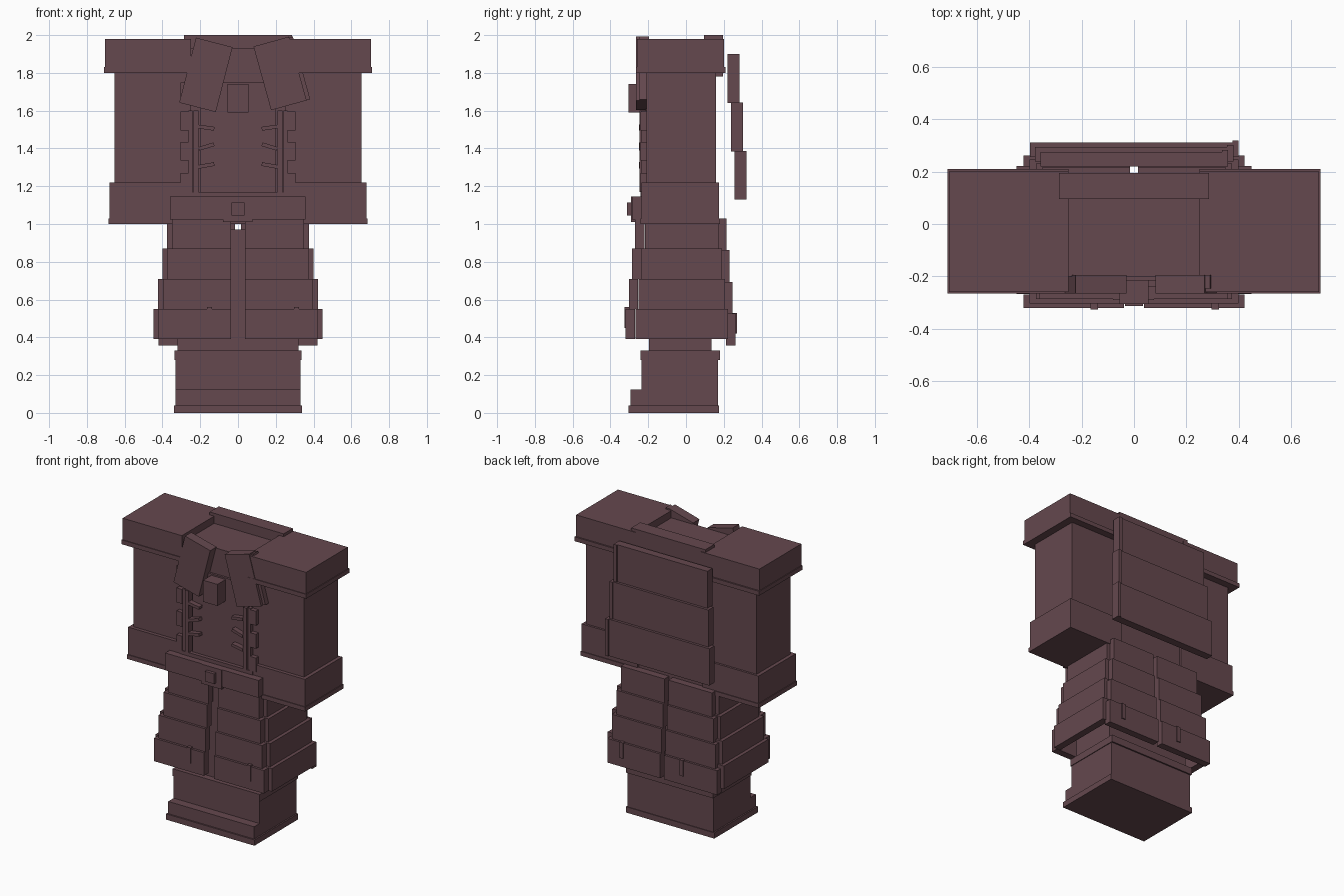
import bpy, math
from mathutils import Matrix

cube = bpy.data.objects.get("Cube")
if cube:
    bpy.data.objects.remove(cube, do_unlink=True)

cloth = bpy.data.materials.new("dark_plum")
cloth.use_nodes = True
COLOUR = (0.13, 0.065, 0.077, 1)
cloth.diffuse_color = COLOUR
cloth.node_tree.nodes["Principled BSDF"].inputs["Base Color"].default_value = COLOUR


def box(name, x, y, z, roll=0.0):
    """Box from (min, max) ranges, optionally rolled about its own y axis."""
    mid = [(a + b) / 2 for a, b in (x, y, z)]
    size = [b - a for a, b in (x, y, z)]
    bpy.ops.mesh.primitive_cube_add(size=1)
    ob = bpy.context.object
    ob.name = name
    ob.data.transform(Matrix.Diagonal((*size, 1)))
    ob.location = mid
    ob.rotation_euler.y = math.radians(roll)
    ob.data.materials.append(cloth)
    return ob


def pair(name, x, y, z, roll=0.0):
    """The same box on the left (+x) and the right (-x)."""
    box("left_" + name, x, y, z, roll)
    box("right_" + name, (-x[1], -x[0]), y, z, -roll)


# Boots and legs
box("sole", (-.34, .34), (-.305, .175), (0, .04))
box("shoe", (-.33, .33), (-.295, .17), (.04, .125))
box("boot", (-.33, .33), (-.235, .17), (.125, .28))
box("boot_rim", (-.335, .335), (-.24, .18), (.28, .33))
box("legs", (-.32, .32), (-.195, .135), (.33, .97))

# Torso and neck
box("torso", (-.26, .26), (-.2, .16), (1.0, 1.93))
box("back_collar", (-.285, .285), (.095, .195), (1.78, 2.0))

# Sleeves with cuffs and shoulder caps
pair("sleeve", (.25, .655), (-.21, .16), (1.22, 1.8))
pair("cuff", (.25, .68), (-.235, .175), (1.03, 1.22))
pair("cuff_rim", (.25, .685), (-.24, .18), (1.0, 1.03))
pair("shoulder_cap", (.25, .705), (-.26, .2), (1.83, 1.98))
pair("shoulder_rim", (.25, .71), (-.265, .21), (1.8, 1.83))

# Vest front with edging, loops and lacing
box("vest_panel", (-.2, .2), (-.215, -.19), (1.17, 1.75))
box("vest_hem", (-.28, .28), (-.24, -.19), (1.14, 1.17))
pair("vest_edge_inner", (.21, .235), (-.245, -.19), (1.17, 1.6))
pair("vest_edge_outer", (.24, .262), (-.235, -.19), (1.17, 1.6))
for i, z in enumerate((1.17, 1.335, 1.495, 1.65)):
    pair(f"vest_loop_{i}", (.262, .305), (-.24, -.19), (z, z + .1))
for i, z in enumerate((1.31, 1.41, 1.51)):
    pair(f"lace_{i}", (.125, .21), (-.25, -.2), (z - .01, z + .01), (10, 17, -8)[i])

# Neckline brooch and open lapels
box("brooch", (-.055, .055), (-.305, -.2), (1.59, 1.74))
box("right_lapel", (-.27, -.07), (-.264, -.195), (1.612, 1.967), 14.5)
box("left_lapel", (.125, .32), (-.264, -.195), (1.622, 1.972), -15.5)
box("left_lapel_lining", (.14, .34), (-.245, -.195), (1.627, 1.972), -15.5)

# Belt and buckle
box("belt", (-.36, .357), (-.285, -.235), (1.025, 1.145))
box("buckle_plate", (-.08, .077), (-.29, -.235), (1.01, 1.145))
box("buckle", (-.035, .035), (-.312, -.28), (1.045, 1.115))

# Tiered skirt of overlapping panels, split at front and back
for i in range(4):
    top = 1.03 - .16 * i
    back_top = 1.03 - .168 * i
    w = .35 + .024 * i
    front = -.27 - .0165 * i
    back = .215 + .0155 * i
    pair(f"skirt_front_{i}", (.038, w), (front, front + .05), (top - .16, top))
    pair(f"skirt_back_{i}", (.015, w), (back - .05, back), (back_top - .168, back_top))
    pair(f"skirt_side_{i}", (w - .025, w + .025),
         (front + .052, back - .04), (top - .16, top))

# Small tabs on the lowest skirt tier
for i, x in enumerate((-.151, .31)):
    box(f"front_tab_{i}", (x - .014, x + .014), (-.326, -.29), (.45, .56))
    box(f"back_tab_{i}", (x - .014, x + .014), (.24, .269), (.42, .53))

# Cape of three hanging panels with a trim along one side
for i in range(3):
    z = (1.64 - .255 * i, 1.9 - .257 * i)
    y = .22 + .018 * i
    side = .335 + .02 * i
    box(f"cape_panel_{i}", (-side - .022, side), (y, y + .055), z)
    box(f"cape_trim_{i}", (side, side + .024), (y, y + .063), z)
